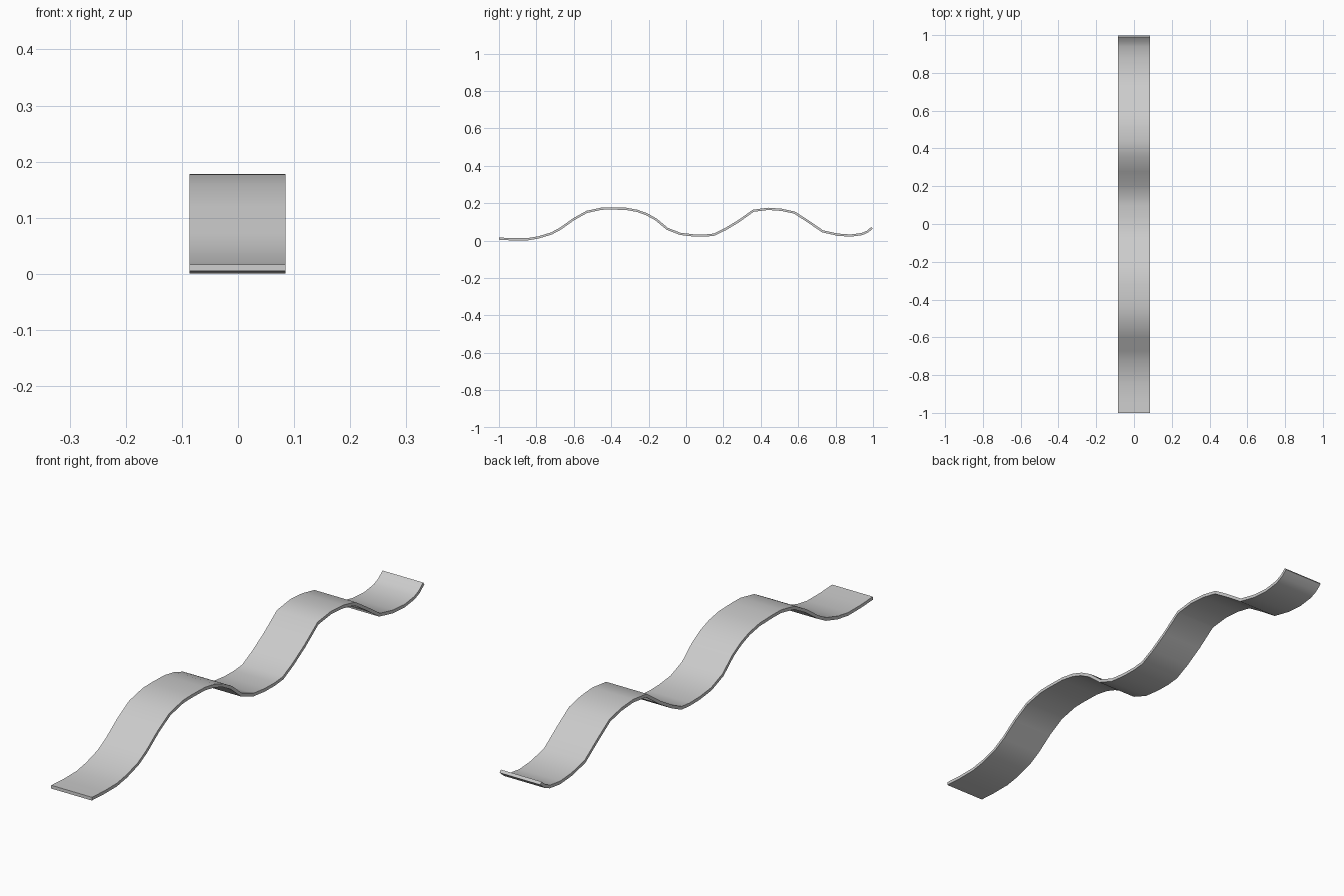
import bpy, bmesh
from mathutils import Vector

if "Cube" in bpy.data.objects:
    bpy.data.objects.remove(bpy.data.objects["Cube"])

# centre line of the wavy strip (y, z)
PATH = [(-1, .011), (-.93, .007), (-.85, .007), (-.79, .017), (-.72, .038), (-.67, .065),
        (-.60, .115), (-.53, .154), (-.45, .171), (-.40, .172), (-.32, .170), (-.26, .159),
        (-.21, .141), (-.16, .113), (-.10, .063), (-.03, .036), (.04, .028), (.10, .027),
        (.15, .032), (.21, .061), (.28, .103), (.36, .160), (.44, .170), (.51, .165),
        (.58, .150), (.65, .105), (.73, .050), (.81, .032), (.88, .027), (.94, .035),
        (.97, .048), (.995, .069)]
HALF_THICK = .006
X0, X1 = -.086, .085

pts = [Vector(p) for p in PATH]
n = len(pts)
bm = bmesh.new()
rings = []
for i, p in enumerate(pts):
    t = (pts[min(i + 1, n - 1)] - pts[max(i - 1, 0)]).normalized()
    off = Vector((-t.y, t.x)) * HALF_THICK
    a, b = p + off, p - off
    rings.append([bm.verts.new((x, q.x, max(q.y, 0)))
                  for x, q in ((X0, a), (X1, a), (X1, b), (X0, b))])

# skin between cross-sections, then close both ends
for r, s in zip(rings, rings[1:]):
    for k in range(4):
        m = (k + 1) % 4
        bm.faces.new((r[k], r[m], s[m], s[k]))
bm.faces.new(rings[0])
bm.faces.new(rings[-1])
bmesh.ops.recalc_face_normals(bm, faces=bm.faces)

mesh = bpy.data.meshes.new("wavy_strip")
bm.to_mesh(mesh)
bm.free()
strip = bpy.data.objects.new("wavy_strip", mesh)
bpy.context.collection.objects.link(strip)
bpy.context.view_layer.objects.active = strip
strip.select_set(True)
bpy.ops.object.shade_smooth_by_angle(angle=.8)
